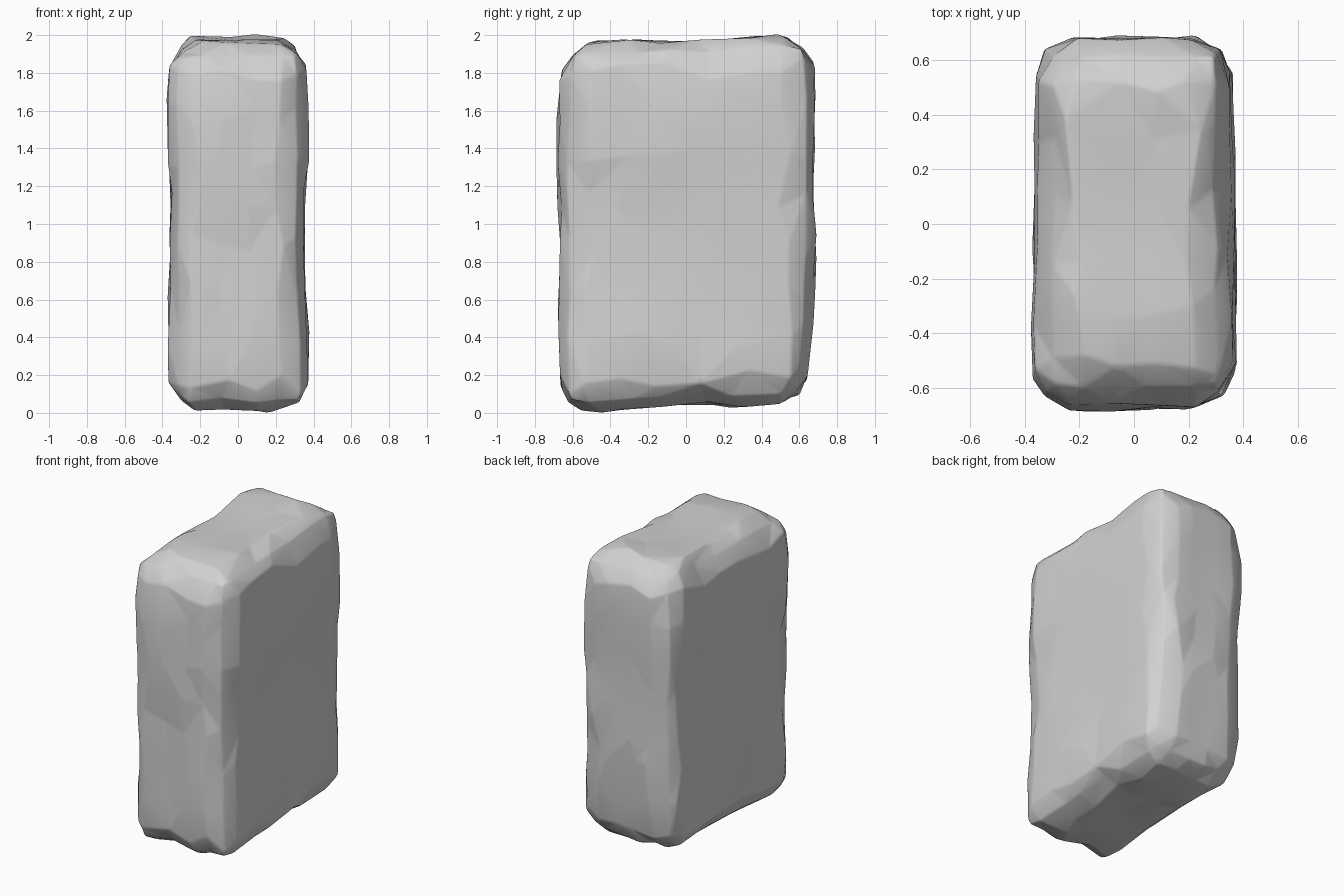
import bpy
import bmesh
import random
from mathutils import Vector, noise

random.seed(4)
if "Cube" in bpy.data.objects:
    bpy.data.objects.remove(bpy.data.objects["Cube"], do_unlink=True)

HALF = Vector((0.368, 0.68, 0.99))

# Grid lines across each axis; the outermost mark where the rounding starts
INNER = 0.75
CUTS = ((-.75, -.25, .25, .75),
        (-.75, -.45, -.15, .15, .45, .75),
        (-.75, -.55, -.33, -.11, .11, .33, .55, .75))
JITTER = Vector((0.03, 0.06, 0.065))

# Offset of each side from the plain box, along the block
LEFT = [(0, .0), (.2, .014), (.6, .002), (.8, -.012), (1.05, -.022), (1.4, .008), (1.9, -.012)]
RIGHT = [(0, -.012), (.4, .002), (1, -.002), (1.2, -.015), (1.5, .018), (1.85, -.01), (2, -.02)]
FRONT = [(0, -.02), (.4, 0), (.8, -.012), (1.05, -.005), (1.4, .015), (1.75, -.005), (2, -.04)]
BACK = [(0, -.04), (.3, -.015), (.6, .005), (1.1, .01), (1.4, .0), (1.8, .008), (2, -.02)]
TOP = [(-.68, -.055), (-.45, -.016), (.2, -.016), (.45, .018), (.56, .008), (.68, -.02)]
BOTTOM = [(-.68, -.015), (-.5, .01), (-.2, -.012), (.05, -.045), (.2, -.018), (.68, -.045)]


def lookup(profile, t):
    """Linear interpolation along a profile."""
    if t <= profile[0][0]:
        return profile[0][1]
    for (a, va), (b, vb) in zip(profile, profile[1:]):
        if t <= b:
            return va + (vb - va) * (t - a) / (b - a)
    return profile[-1][1]


def rock_point(t):
    """Map a point of the unit cube grid to the worn block."""
    r = 0.15 + 0.07 * noise.noise(t * 2.3 + Vector((5, 2, 8)))
    on_side = [abs(c) > 0.99 for c in t]
    core, out = Vector(), Vector()
    for i, c in enumerate(t):
        s = 1 if c > 0 else -1
        flat = HALF[i] - r
        core[i] = s * flat if on_side[i] else c / INNER * flat
        out[i] = s if on_side[i] else 0
    out.normalize()
    # loose vertices make uneven facets, with shallow dents and chipped edges
    wear = random.uniform(-0.004, 0.018) + 0.008 * (sum(on_side) - 1)
    p = core + out * (r - wear)
    for i in range(3):
        if not on_side[i]:
            edge = abs(t[i]) > INNER - 0.01
            p[i] += random.uniform(-1, 1) * JITTER[i] * (0.5 if edge else 1)
    z = p.z + 1
    f = Vector([p[i] / HALF[i] for i in range(3)])
    p.x += f.x * (lookup(LEFT if f.x > 0 else RIGHT, z) - 0.008 * f.y)
    p.y += f.y * lookup(FRONT if f.y < 0 else BACK, z)
    p.z += f.z * lookup(TOP if f.z > 0 else BOTTOM, p.y)
    return p


# Worn stone block
bm = bmesh.new()
bmesh.ops.create_cube(bm, size=2)
for axis, cuts in enumerate(CUTS):
    normal = Vector([float(i == axis) for i in range(3)])
    for c in cuts:
        bmesh.ops.bisect_plane(bm, geom=bm.verts[:] + bm.edges[:] + bm.faces[:],
                               plane_co=normal * c, plane_no=normal)
for v in bm.verts:
    v.co = rock_point(v.co.copy())
bmesh.ops.triangulate(bm, faces=bm.faces[:], quad_method="SHORT_EDGE")
bmesh.ops.recalc_face_normals(bm, faces=bm.faces[:])

# Stand it on the ground
ground = min(v.co.z for v in bm.verts)
bmesh.ops.translate(bm, verts=bm.verts[:], vec=(0, 0, -ground))
mesh = bpy.data.meshes.new("stone_block")
bm.to_mesh(mesh)
bm.free()
block = bpy.data.objects.new("stone_block", mesh)
bpy.context.collection.objects.link(block)

# Softened creases between the facets
bevel = block.modifiers.new("soft_creases", "BEVEL")
bevel.width = 0.012
bevel.segments = 2
bevel.limit_method = "ANGLE"
bevel.angle_limit = 0.1

# Grey stone colour
stone = bpy.data.materials.new("grey_stone")
stone.use_nodes = True
colour = (0.64, 0.64, 0.64, 1)
stone.diffuse_color = colour
shader = stone.node_tree.nodes["Principled BSDF"]
shader.inputs["Base Color"].default_value = colour
shader.inputs["Roughness"].default_value = 0.9
mesh.materials.append(stone)

bpy.ops.object.select_all(action="DESELECT")
block.select_set(True)
bpy.context.view_layer.objects.active = block
bpy.ops.object.shade_smooth()
